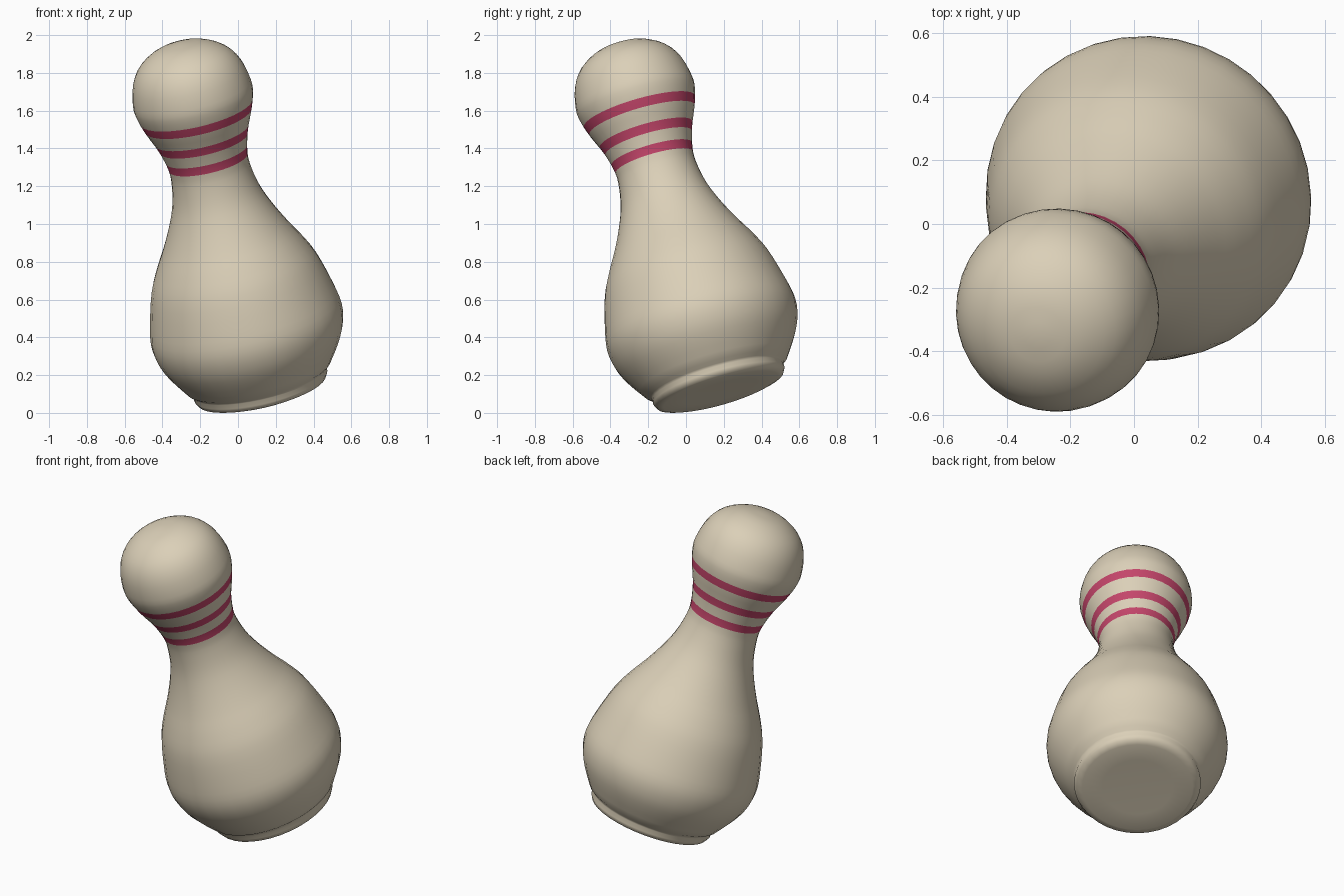
import bpy, bmesh, math
from mathutils import Vector

if "Cube" in bpy.data.objects:
    bpy.data.objects.remove(bpy.data.objects["Cube"], do_unlink=True)


def make_material(name, colour):
    mat = bpy.data.materials.new(name)
    mat.use_nodes = True
    mat.diffuse_color = (*colour, 1)
    mat.node_tree.nodes["Principled BSDF"].inputs["Base Color"].default_value = (*colour, 1)
    return mat


def smooth_path(points, steps):
    """Catmull-Rom curve through the profile points."""
    pts = [Vector(p) for p in points]
    pts = [2 * pts[0] - pts[1]] + pts + [2 * pts[-1] - pts[-2]]
    path = []
    for a, b, c, d in zip(pts, pts[1:], pts[2:], pts[3:]):
        for i in range(steps):
            t = i / steps
            path.append(b + 0.5 * t * (c - a + t * (2 * a - 5 * b + 4 * c - d
                        + t * (3 * (b - c) + d - a))))
    return path + [pts[-2]]


# Profile as radius and height along the axis, measured from the widest point
foot = [(0, -0.395), (0.2, -0.398), (0.315, -0.4), (0.348, -0.39), (0.362, -0.365),
        (0.36, -0.342), (0.368, -0.33)]
body = [(0.39, -0.315), (0.46, -0.21), (0.502, -0.12), (0.517, -0.02), (0.496, 0.1),
        (0.45, 0.265), (0.395, 0.38), (0.338, 0.48), (0.283, 0.59), (0.24, 0.7),
        (0.217, 0.81)]
neck_and_head = [(0.214, 0.9), (0.243, 1.02), (0.288, 1.13), (0.316, 1.22), (0.32, 1.29),
                 (0.294, 1.4), (0.235, 1.487), (0.13, 1.548), (0, 1.568)]
outline = foot + smooth_path(body + neck_and_head, 3)

# Revolve the profile
bm = bmesh.new()
verts = [bm.verts.new((r, 0, h)) for r, h in outline]
edges = [bm.edges.new(pair) for pair in zip(verts, verts[1:])]
bmesh.ops.spin(bm, geom=verts + edges, cent=(0, 0, 0), axis=(0, 0, 1),
               angle=math.tau, steps=36)
bmesh.ops.remove_doubles(bm, verts=bm.verts, dist=0.0005)
bmesh.ops.recalc_face_normals(bm, faces=bm.faces)

# Cut the three neck stripes and colour them by height
stripes = [0.92, 1.03, 1.16]
half = 0.024
for height in stripes:
    for edge in (height - half, height + half):
        bmesh.ops.bisect_plane(bm, geom=bm.verts[:] + bm.edges[:] + bm.faces[:], dist=0.0005,
                               plane_co=(0, 0, edge), plane_no=(0, 0, 1))
for face in bm.faces:
    z = face.calc_center_median().z
    face.material_index = int(any(abs(z - height) < half for height in stripes))

# Lean the pin over and rest it on the ground
axis = Vector((-0.28, -0.345, 1.19)).normalized()
lean = Vector((0, 0, 1)).rotation_difference(axis).to_matrix()
for v in bm.verts:
    v.co = lean @ v.co + Vector((0.04, 0.075, 0))
floor = min(v.co.z for v in bm.verts)
bmesh.ops.translate(bm, verts=bm.verts, vec=(0, 0, -floor))

mesh = bpy.data.meshes.new("pin")
bm.to_mesh(mesh)
bm.free()
mesh.materials.append(make_material("cream", (0.71, 0.63, 0.48)))
mesh.materials.append(make_material("crimson", (0.55, 0.06, 0.145)))
pin = bpy.data.objects.new("pin", mesh)
bpy.context.collection.objects.link(pin)

bpy.ops.object.select_all(action='DESELECT')
pin.select_set(True)
bpy.context.view_layer.objects.active = pin
bpy.ops.object.shade_smooth_by_angle(angle=math.radians(50))
